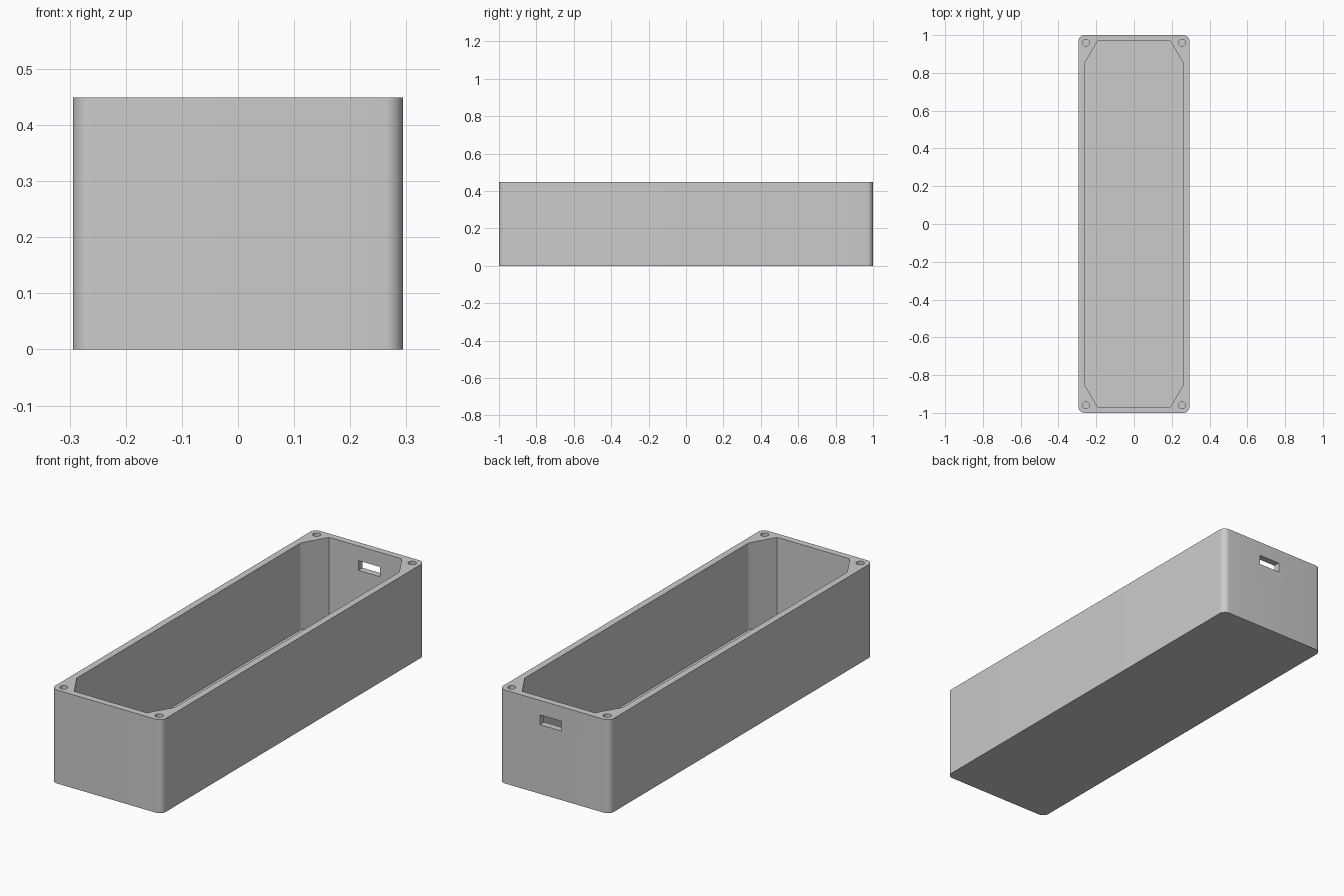
import bpy
import bmesh
import math

if "Cube" in bpy.data.objects:
    bpy.data.objects.remove(bpy.data.objects["Cube"], do_unlink=True)

HALF_X, HALF_Y, HEIGHT = 0.294, 1.0, 0.449
WALL = 0.032

grey = bpy.data.materials.new("plain grey")
grey.use_nodes = True
grey.diffuse_color = (0.6, 0.6, 0.6, 1)
grey.node_tree.nodes["Principled BSDF"].inputs["Base Color"].default_value = grey.diffuse_color


def prism(name, outline, z0, z1):
    """Extrude a counter-clockwise outline from z0 to z1."""
    bm = bmesh.new()
    base = bm.faces.new([bm.verts.new((x, y, z0)) for x, y in outline])
    top = bmesh.ops.extrude_face_region(bm, geom=[base])["geom"]
    bmesh.ops.translate(bm, vec=(0, 0, z1 - z0),
                        verts=[g for g in top if isinstance(g, bmesh.types.BMVert)])
    bmesh.ops.recalc_face_normals(bm, faces=bm.faces)
    mesh = bpy.data.meshes.new(name)
    bm.to_mesh(mesh)
    bm.free()
    mesh.materials.append(grey)
    obj = bpy.data.objects.new(name, mesh)
    bpy.context.collection.objects.link(obj)
    return obj


def arc(cx, cy, r, start, sweep, steps):
    return [(cx + r * math.cos(start + sweep * i / steps),
             cy + r * math.sin(start + sweep * i / steps)) for i in range(steps + 1)]


def cut(target, cutter):
    """Subtract a cutter, then discard it."""
    cutter.hide_render = True
    mod = target.modifiers.new("cut", "BOOLEAN")
    mod.operation = "DIFFERENCE"
    mod.solver = "EXACT"
    mod.object = cutter
    bpy.context.view_layer.objects.active = target
    bpy.ops.object.modifier_apply(modifier=mod.name)
    bpy.data.objects.remove(cutter, do_unlink=True)


# Outer body with rounded upright corners
corners = [(1, 1), (-1, 1), (-1, -1), (1, -1)]
outline = []
for i, (sx, sy) in enumerate(corners):
    outline += arc(sx * (HALF_X - WALL), sy * (HALF_Y - WALL), WALL,
                   i * math.pi / 2, math.pi / 2, 10)
box = prism("enclosure_box", outline, 0, HEIGHT)

# Open cavity, with its corners cut across to leave screw posts
ix, iy = HALF_X - WALL, HALF_Y - WALL
cx, cy = 0.193, 0.85
cavity = [(ix, -cy), (ix, cy), (cx, iy), (-cx, iy),
          (-ix, cy), (-ix, -cy), (-cx, -iy), (cx, -iy)]
cut(box, prism("cavity_cutter", cavity, WALL, HEIGHT + 0.1))

# Blind screw holes in the four posts
for sx, sy in corners:
    hole = arc(sx * 0.254, sy * 0.96, 0.018, 0, 2 * math.pi, 24)[:-1]
    cut(box, prism("screw_hole_cutter", hole, HEIGHT - 0.2, HEIGHT + 0.1))

# Cable slot through the back wall
slot = [(-0.038, 0.9), (0.076, 0.9), (0.076, 1.1), (-0.038, 1.1)]
cut(box, prism("cable_slot_cutter", slot, 0.332, 0.379))

# Smooth the rounded corners and holes only
bpy.ops.object.select_all(action="DESELECT")
box.select_set(True)
bpy.context.view_layer.objects.active = box
bpy.ops.object.shade_smooth_by_angle(angle=math.radians(25))
